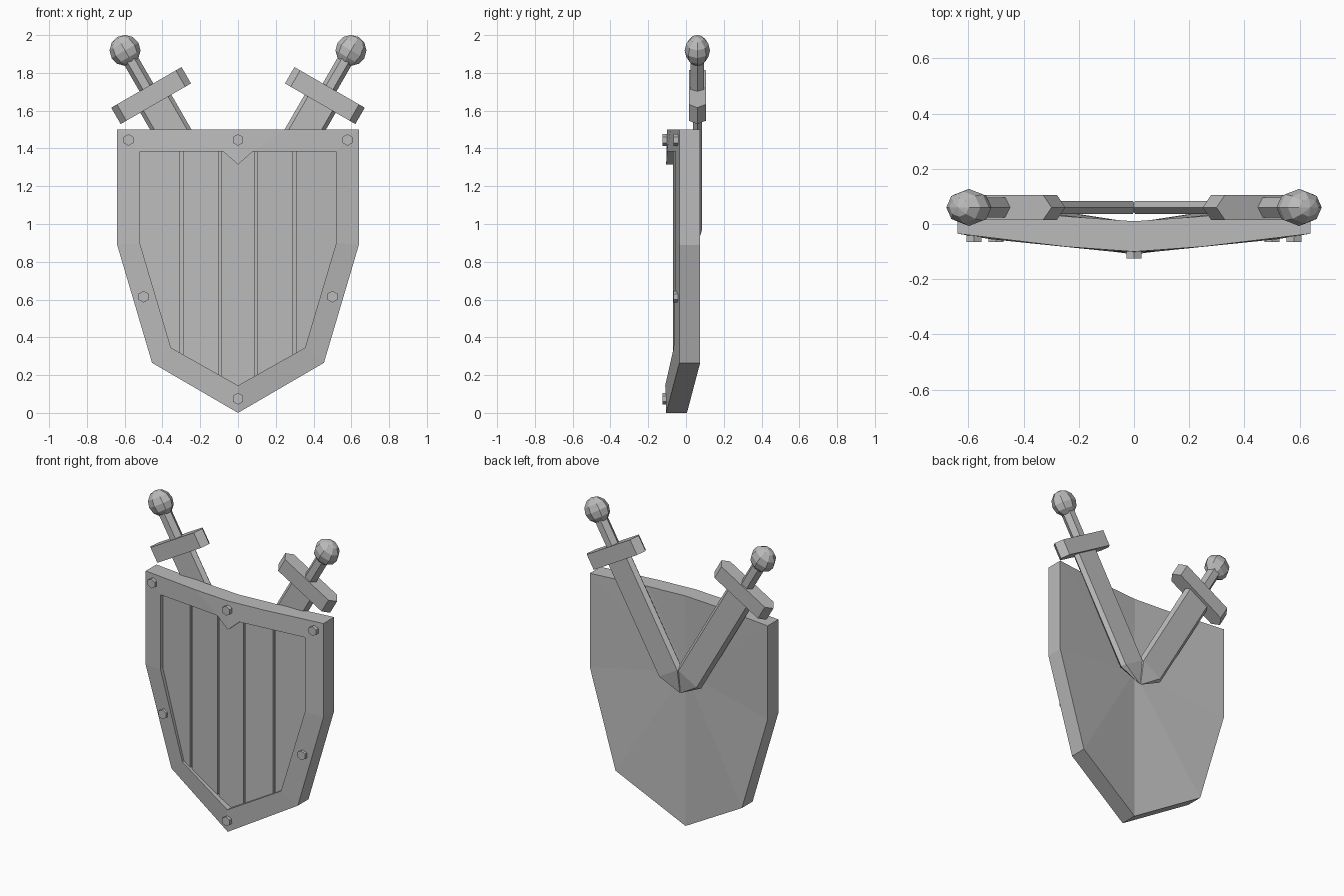
import bpy, bmesh
from math import radians, pi
from mathutils import Matrix, Vector

cube = bpy.data.objects.get("Cube")
if cube:
    bpy.data.objects.remove(cube, do_unlink=True)

GREY = (0.5, 0.5, 0.5, 1)
mat = bpy.data.materials.new("plain grey")
mat.use_nodes = True
mat.diffuse_color = GREY
mat.node_tree.nodes["Principled BSDF"].inputs["Base Color"].default_value = GREY


def finish(name, bm, matrix=Matrix()):
    bmesh.ops.remove_doubles(bm, verts=bm.verts, dist=1e-4)
    bmesh.ops.recalc_face_normals(bm, faces=bm.faces)
    mesh = bpy.data.meshes.new(name)
    bm.to_mesh(mesh)
    bm.free()
    mesh.materials.append(mat)
    ob = bpy.data.objects.new(name, mesh)
    ob.matrix_world = matrix
    bpy.context.collection.objects.link(ob)
    return ob


def loft(name, rings, caps=True, matrix=Matrix()):
    """Skin a series of equally long closed rings."""
    bm = bmesh.new()
    rows = [[bm.verts.new(p) for p in ring] for ring in rings]
    n = len(rows[0])
    for a, b in zip(rows, rows[1:]):
        for i in range(n):
            j = (i + 1) % n
            bm.faces.new((a[i], a[j], b[j], b[i]))
    if caps:
        bm.faces.new(rows[0])
        bm.faces.new(rows[-1])
    return finish(name, bm, matrix)


def mirrored(half):
    return half + [(-x, y, z) for x, y, z in half[-2:0:-1]]


def shifted(ring, dy):
    return [(x, y + dy, z) for x, y, z in ring]


# Shield body: bowed back, outer edge, raised rim and its inner wall
outer = mirrored([(0, -.1, 1.5), (.25, -.082, 1.5), (.64, -.035, 1.5),
                  (.64, -.035, .89), (.455, -.035, .265), (0, -.105, 0)])
inner = mirrored([(0, -.105, 1.315), (.08, -.1, 1.385), (.52, -.055, 1.385),
                  (.52, -.055, .9), (.355, -.065, .345), (0, -.11, .145)])
loft("shield_rim_and_back",
     [[(0, .003, 1.0)] * len(outer), shifted(outer, .11), outer, inner, shifted(inner, .05)],
     caps=False)


# Recessed planks following the bow of the shield
def panel_y(x):
    x = abs(x)
    if x < .09:
        return -.07
    if x < .3:
        return -.07 + (x - .09) * .07
    return -.055 + (x - .3) * .114


def floor_z(x):
    x = abs(x)
    if x < .355:
        return .145 + x * .2 / .355
    return .345 + (x - .355) * .555 / .165


def plank(name, x0, x1, sink=0):
    xs = [x0] + [k for k in (-.355, 0, .355) if x0 < k < x1] + [x1]
    ring = [(x, panel_y(x) + sink, floor_z(x)) for x in xs]
    ring += [(x, panel_y(x) + sink, 1.42) for x in (x1, x0)]
    loft(name, [ring, shifted(ring, .04)])


plank("plank_centre", -.087, .087)
for side, s in (("left", 1), ("right", -1)):
    for part, a, b, sink in (("plank_inner", .1, .292, 0), ("plank_outer", .306, .52, 0),
                             ("groove_inner", .08, .11, .015), ("groove_outer", .285, .315, .015)):
        plank(f"{part}_{side}", *sorted((a * s, b * s)), sink)


# Hexagonal rivets on the rim
def cylinder(name, radius, depth, matrix):
    bm = bmesh.new()
    bmesh.ops.create_cone(bm, cap_ends=True, segments=6, radius1=radius,
                          radius2=radius, depth=depth)
    return finish(name, bm, matrix)


for name, x, y, z in (("top_left", .58, -.045, 1.445), ("top_right", -.58, -.045, 1.445),
                      ("top_centre", 0, -.105, 1.445), ("low_left", .5, -.045, .615),
                      ("low_right", -.5, -.045, .615), ("bottom", 0, -.105, .075)):
    cylinder("rivet_" + name, .031, .04,
             Matrix.Translation((x, y, z)) @ Matrix.Rotation(pi / 2, 4, "X"))


# Crossed swords behind the shield, each built around its guard
def blade_ring(z, k=1):
    return [(x * k, y * k, z) for x, y in ((-.095, 0), (-.075, -.024), (.075, -.024),
                                           (.095, 0), (.075, .024), (-.075, .024))]


def guard_ring(z):
    return [(x, y, z) for x, y in ((-.215, 0), (-.18, -.045), (.18, -.045),
                                   (.215, 0), (.18, .045), (-.18, .045))]


for side, s in (("left", 1), ("right", -1)):
    m = Matrix.Translation((s * .46, .06, 1.68)) @ Matrix.Rotation(radians(30 * s), 4, "Y")
    loft("sword_blade_" + side,
         [blade_ring(0), blade_ring(-.78), blade_ring(-.915, .01)], matrix=m)
    loft("sword_guard_" + side, [guard_ring(-.05), guard_ring(.05)], matrix=m)
    cylinder("sword_grip_" + side, .042, .25,
             m @ Matrix.Translation((0, 0, .125)) @ Matrix.Rotation(pi / 2, 4, "Z"))
    bm = bmesh.new()
    bmesh.ops.create_uvsphere(bm, u_segments=8, v_segments=6, radius=.082)
    bmesh.ops.scale(bm, vec=Vector((1, .82, 1)), verts=bm.verts)
    finish("sword_pommel_" + side, bm, m @ Matrix.Translation((0, 0, .276)))
